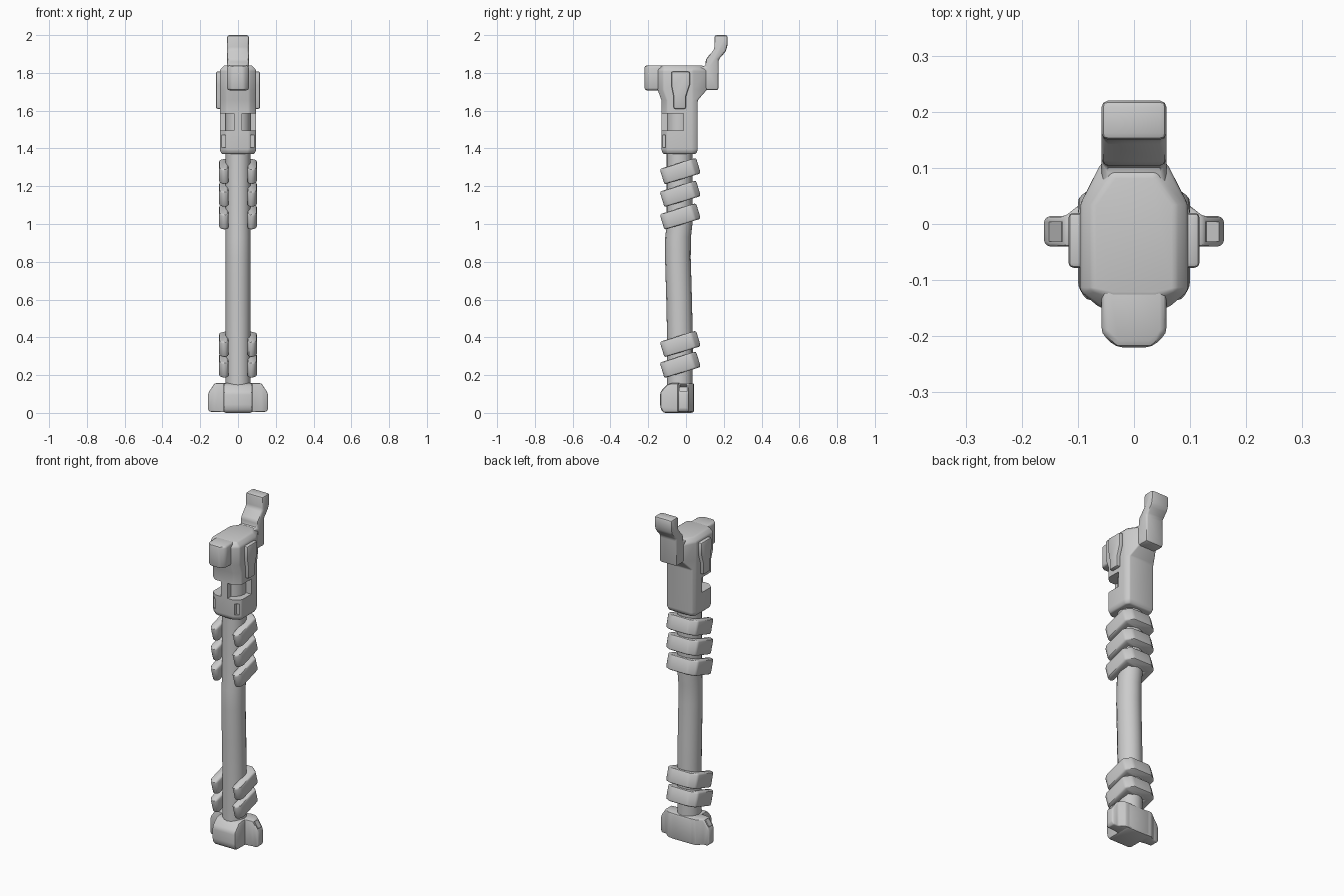
import bpy, bmesh, math
from mathutils import Matrix, Vector

if "Cube" in bpy.data.objects:
    bpy.data.objects.remove(bpy.data.objects["Cube"])


def finish(obj, bevel=0.0, segments=2):
    """Bevel and smooth-shade an object."""
    bpy.ops.object.select_all(action='DESELECT')
    obj.select_set(True)
    bpy.context.view_layer.objects.active = obj
    if bevel:
        m = obj.modifiers.new("bevel", 'BEVEL')
        m.width, m.segments, m.limit_method = bevel, segments, 'ANGLE'
        m.angle_limit = math.radians(25)
        bpy.ops.object.modifier_apply(modifier=m.name)
    bpy.ops.object.shade_smooth_by_angle(angle=math.radians(40))
    return obj


def loft(name, rings, bevel=0.0, matrix=None, segments=2):
    """Closed solid through rings that share a point count."""
    bm = bmesh.new()
    loops = [[bm.verts.new(p) for p in ring] for ring in rings]
    for a, b in zip(loops, loops[1:]):
        for i in range(len(a)):
            j = (i + 1) % len(a)
            bm.faces.new((a[i], a[j], b[j], b[i]))
    bm.faces.new(loops[0])
    bm.faces.new(loops[-1])
    bmesh.ops.recalc_face_normals(bm, faces=bm.faces)
    if matrix:
        bm.transform(matrix)
    mesh = bpy.data.meshes.new(name)
    bm.to_mesh(mesh)
    bm.free()
    obj = bpy.data.objects.new(name, mesh)
    bpy.context.collection.objects.link(obj)
    return finish(obj, bevel, segments)


def side_prism(name, yz, x0, x1, bevel):
    return loft(name, [[(x, y, z) for y, z in yz] for x in (x0, x1)], bevel)


def both_sides(half):
    """Mirror an outline half (x, y) across x = 0 into a closed loop."""
    return half + [(-x, y) for x, y in reversed(half)]


def cut(obj, lo, hi, sides=(1,), rotation=None):
    """Subtract a box, optionally on both sides."""
    for s in sides:
        bm = bmesh.new()
        bmesh.ops.create_cube(bm, size=1)
        lo_v, hi_v = Vector(lo), Vector(hi)
        bm.transform(Matrix.Diagonal((hi_v - lo_v).to_4d()))
        if rotation:
            bm.transform(Matrix.Rotation(rotation, 4, 'Y'))
        c = (lo_v + hi_v) / 2
        bm.transform(Matrix.Translation((c.x * s, c.y, c.z)))
        mesh = bpy.data.meshes.new("cutter")
        bm.to_mesh(mesh)
        bm.free()
        cutter = bpy.data.objects.new("cutter", mesh)
        cutter.hide_render = True
        bpy.context.collection.objects.link(cutter)
        m = obj.modifiers.new("cut", 'BOOLEAN')
        m.operation, m.object, m.solver = 'DIFFERENCE', cutter, 'EXACT'
        bpy.context.view_layer.objects.active = obj
        bpy.ops.object.modifier_apply(modifier=m.name)
        bpy.data.objects.remove(cutter)
    finish(obj)


# Slightly bent shaft
spine = [(0.06, -0.033), (0.40, -0.032), (0.62, -0.037), (0.82, -0.043),
         (0.93, -0.042), (1.0, -0.034), (1.62, -0.034)]
loft("shaft", [[(0.066 * math.cos(math.tau * i / 16),
                 y + 0.068 * math.sin(math.tau * i / 16), z) for i in range(16)]
               for z, y in spine])

# Tilted straps, open at the front
strap = both_sides([(0.052, 0.035), (0.05, -0.09), (0.065, -0.102), (0.085, -0.1),
                    (0.1, -0.075), (0.1, 0.07), (0.06, 0.1)][::-1])
for n, z in enumerate((0.255, 0.365, 1.04, 1.16, 1.28)):
    loft("strap_%d" % (n + 1), [[(x, y, h) for x, y in strap] for h in (-0.043, 0.043)],
         0.012, Matrix.Translation((0, -0.03, z)) @ Matrix.Rotation(math.radians(17), 4, 'X'))

# Head: narrow collar widening to the top plate
def head_ring(z, front, back, back_w, inset=0.0):
    half = [(0.06 - inset, front + inset), (0.096 - inset, front + 0.03),
            (0.096 - inset, 0.035), (back_w - inset, back - inset)]
    return [(x, y, z) for x, y in both_sides(half)]

head = loft("head", [head_ring(1.37, -0.13, 0.062, 0.083, 0.01),
                     head_ring(1.39, -0.13, 0.062, 0.083),
                     head_ring(1.655, -0.13, 0.062, 0.083),
                     head_ring(1.71, -0.15, 0.11, 0.058),
                     head_ring(1.815, -0.15, 0.11, 0.058),
                     head_ring(1.84, -0.15, 0.11, 0.058, 0.022)], 0.007)
cut(head, (0.022, -0.2, 1.495), (0.15, -0.012, 1.585), (1, -1))
cut(head, (0.066, -0.2, 1.405), (0.088, -0.108, 1.47), (1, -1))

# Striking nose at the front
nose = both_sides([(0.032, -0.22), (0.058, -0.195), (0.058, -0.08)])
loft("nose", [[(x, y, z) for x, y in nose] for z in (1.708, 1.839)], 0.012)

# Upright horn at the back
side_prism("horn", [(0.04, 1.71), (0.172, 1.708), (0.172, 1.87), (0.212, 1.915),
                    (0.22, 1.95), (0.22, 2.0), (0.15, 2.0), (0.15, 1.925),
                    (0.104, 1.872), (0.104, 1.835), (0.04, 1.835)],
           -0.058, 0.058, 0.012)

# Side plates on the head
plate = [(-0.078, 1.807), (0.02, 1.807), (0.02, 1.735), (0.0, 1.675), (0.0, 1.61),
         (-0.066, 1.61), (-0.066, 1.675), (-0.078, 1.735)]
for s, label in ((1, "right"), (-1, "left")):
    side_prism("side_plate_" + label, plate, s * 0.08, s * 0.117, 0.009)

# Foot block
side_prism("foot", [(-0.122, 0.0), (-0.137, 0.03), (-0.137, 0.11), (-0.1, 0.152),
                    (-0.07, 0.158), (0.042, 0.158), (0.042, 0.0)],
           -0.078, 0.078, 0.014)

# Foot wings with a pocket in the sloped top
def wing_ring(x, y0, y1, z0, z1):
    return [(x, y0, z0), (x, y1, z0), (x, y1, z1), (x, y0, z1)]

for s, label in ((1, "right"), (-1, "left")):
    wing = loft("foot_wing_" + label, [wing_ring(s * 0.05, -0.05, 0.042, 0.004, 0.157),
                                       wing_ring(s * 0.09, -0.042, 0.04, 0.004, 0.157),
                                       wing_ring(s * 0.123, -0.04, 0.014, 0.006, 0.157),
                                       wing_ring(s * 0.15, -0.04, 0.014, 0.006, 0.118),
                                       wing_ring(s * 0.16, -0.036, 0.01, 0.022, 0.095)], 0.006)
    cut(wing, (0.113, -0.031, 0.109), (0.157, 0.004, 0.151), (s,), s * math.radians(57))
